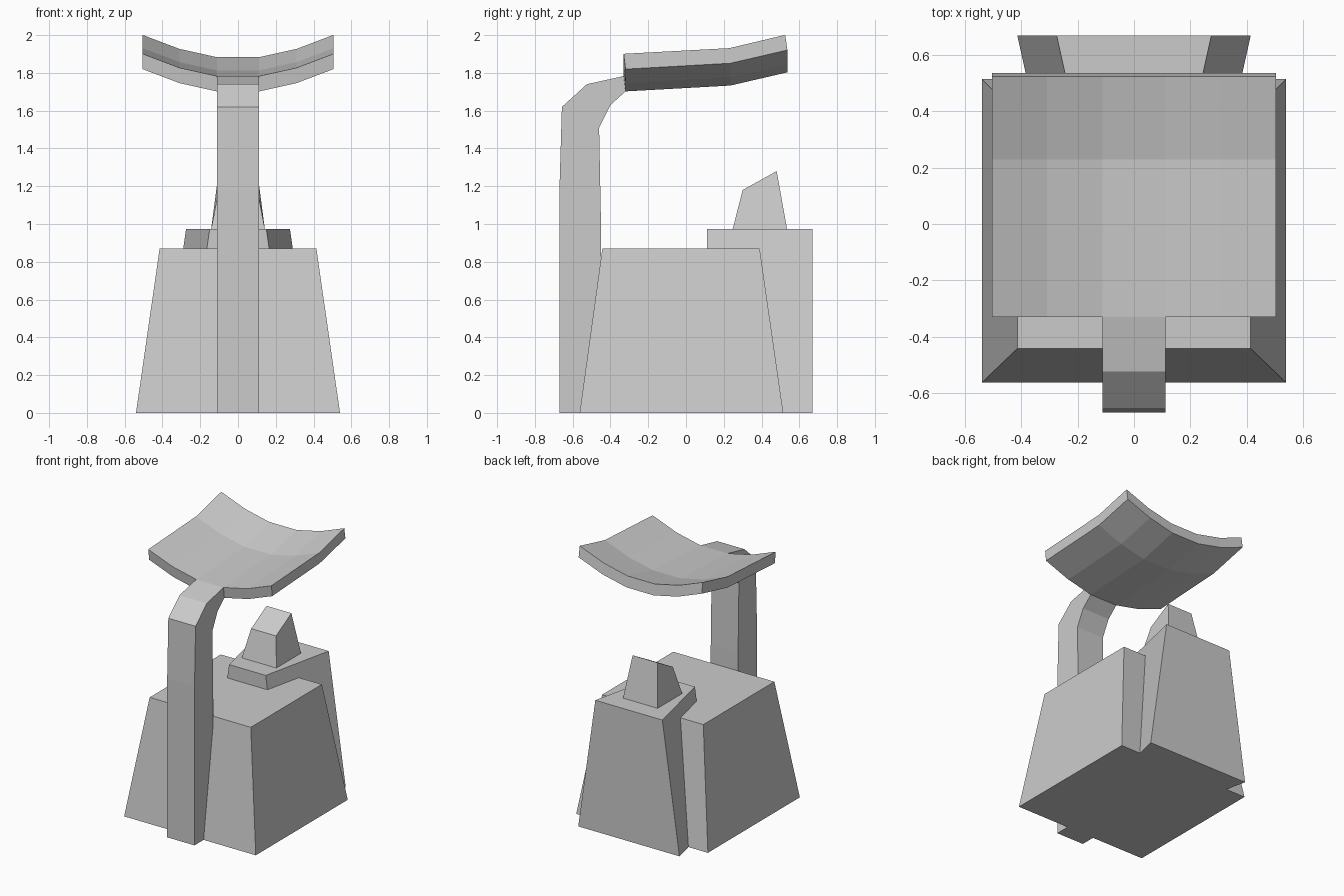
import bpy, bmesh

if "Cube" in bpy.data.objects:
    bpy.data.objects.remove(bpy.data.objects["Cube"])


def loft(name, rings):
    """Skin matching rings; each end is capped with a strip of quads."""
    bm = bmesh.new()
    vs = [[bm.verts.new(p) for p in ring] for ring in rings]
    n = len(vs[0])
    for a, b in zip(vs, vs[1:]):
        for i in range(n):
            j = (i + 1) % n
            bm.faces.new((a[i], a[j], b[j], b[i]))
    for ring in (vs[0], vs[-1]):
        for i in range(n // 2 - 1):
            bm.faces.new((ring[i], ring[i + 1], ring[n - 2 - i], ring[n - 1 - i]))
    bmesh.ops.recalc_face_normals(bm, faces=bm.faces[:])
    mesh = bpy.data.meshes.new(name)
    bm.to_mesh(mesh)
    bm.free()
    obj = bpy.data.objects.new(name, mesh)
    bpy.context.collection.objects.link(obj)
    return obj


def slab_ring(front_w, back_w, y0, y1, z0, z1=None):
    """Four-sided ring: half widths at front and back, optional sloping height."""
    z1 = z0 if z1 is None else z1
    return [(-front_w, y0, z0), (front_w, y0, z0), (back_w, y1, z1), (-back_w, y1, z1)]


# Tapered main base
loft("base", [slab_ring(0.54, 0.54, -0.563, 0.515, 0),
              slab_ring(0.415, 0.415, -0.443, 0.39, 0.87)])

# Wedge-shaped block set into the back of the base
loft("back_block", [slab_ring(0.29, 0.415, 0.11, 0.67, 0),
                    slab_ring(0.15, 0.275, 0.11, 0.67, 0.973)])

# Knob with sloping top on the block
loft("knob", [slab_ring(0.142, 0.142, 0.247, 0.535, 0.973),
              slab_ring(0.102, 0.102, 0.30, 0.48, 1.18, 1.28)])

# Bent post holding the seat: side profile (y, z), outer edge up, inner edge down
outer = [(-0.67, 0), (-0.67, 1.18), (-0.657, 1.62), (-0.525, 1.74), (-0.33, 1.783)]
inner = [(-0.45, 0), (-0.45, 1.0), (-0.46, 1.51), (-0.40, 1.63), (-0.32, 1.702)]
profile = outer + inner[::-1]
loft("post", [[(x, y, z) for y, z in profile] for x in (-0.112, 0.112)])

# Dished seat: curve across x, swept through three stations along y
curve = [(-0.505, 0.118), (-0.31, 0.044), (-0.112, 0),
         (0.112, 0), (0.31, 0.044), (0.505, 0.118)]
stations = [(-0.32, 1.702, -0.33, 1.783),   # bottom y, z, top y, z
            (0.235, 1.733, 0.23, 1.813),
            (0.537, 1.803, 0.525, 1.883)]
loft("seat", [[(x, yb, zb + dz) for x, dz in curve] +
              [(x, yt, zt + dz) for x, dz in curve[::-1]]
              for yb, zb, yt, zt in stations])
